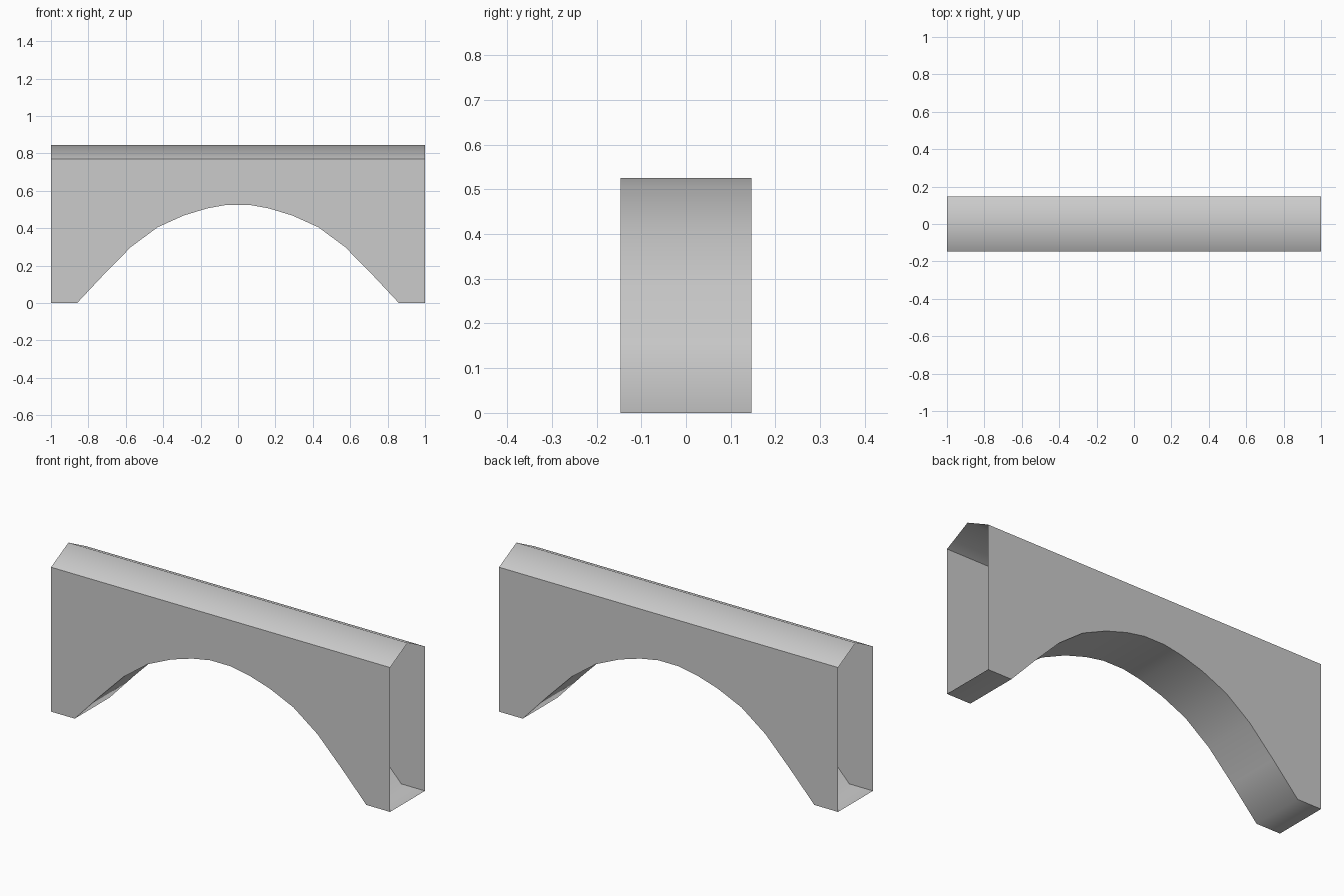
import bpy

if "Cube" in bpy.data.objects:
    bpy.data.objects.remove(bpy.data.objects["Cube"])

HALF_DEPTH = 0.147
WALL_TOP = 0.77
RIDGE = 0.845

# Half of the underside profile (x, z), from outer foot to crown, then mirrored
half = [(1.0, 0.0), (0.86, 0.0), (0.715, 0.155), (0.572, 0.30), (0.43, 0.405),
        (0.29, 0.468), (0.165, 0.506), (0.06, 0.525)]
underside = [(-x, z) for x, z in half] + [(x, z) for x, z in reversed(half)]


def make_part(name, verts, faces, smooth=False):
    mesh = bpy.data.meshes.new(name)
    mesh.from_pydata(verts, [], faces)
    mesh.update()
    for poly in mesh.polygons:
        poly.use_smooth = smooth
    obj = bpy.data.objects.new(name, mesh)
    bpy.context.collection.objects.link(obj)
    return obj


def make_strip(name, rows, flip=False):
    """Smooth strip of quads joining successive two-point rows."""
    verts = [p for row in rows for p in row]
    faces = [(2 * i, 2 * i + 1, 2 * i + 3, 2 * i + 2) for i in range(len(rows) - 1)]
    if flip:
        faces = [f[::-1] for f in faces]
    return make_part(name, verts, faces, True)


# Front and back walls, each one flat outline with the arch cut out
outline = underside + [(1.0, WALL_TOP), (-1.0, WALL_TOP)]
for name, y in (("front_wall", -HALF_DEPTH), ("back_wall", HALF_DEPTH)):
    order = list(range(len(outline)))
    if y > 0:
        order.reverse()
    make_part(name, [(x, y, z) for x, z in outline], [order])

# Arch underside running into the two feet, facing down
make_strip("arch_underside",
           [((x, -HALF_DEPTH, z), (x, HALF_DEPTH, z)) for x, z in underside])

# Softly shaded ridged coping, open at both ends, facing up
section = [(-HALF_DEPTH, WALL_TOP), (0.0, RIDGE), (HALF_DEPTH, WALL_TOP)]
make_strip("ridged_coping",
           [((-1.0, y, z), (1.0, y, z)) for y, z in section])
